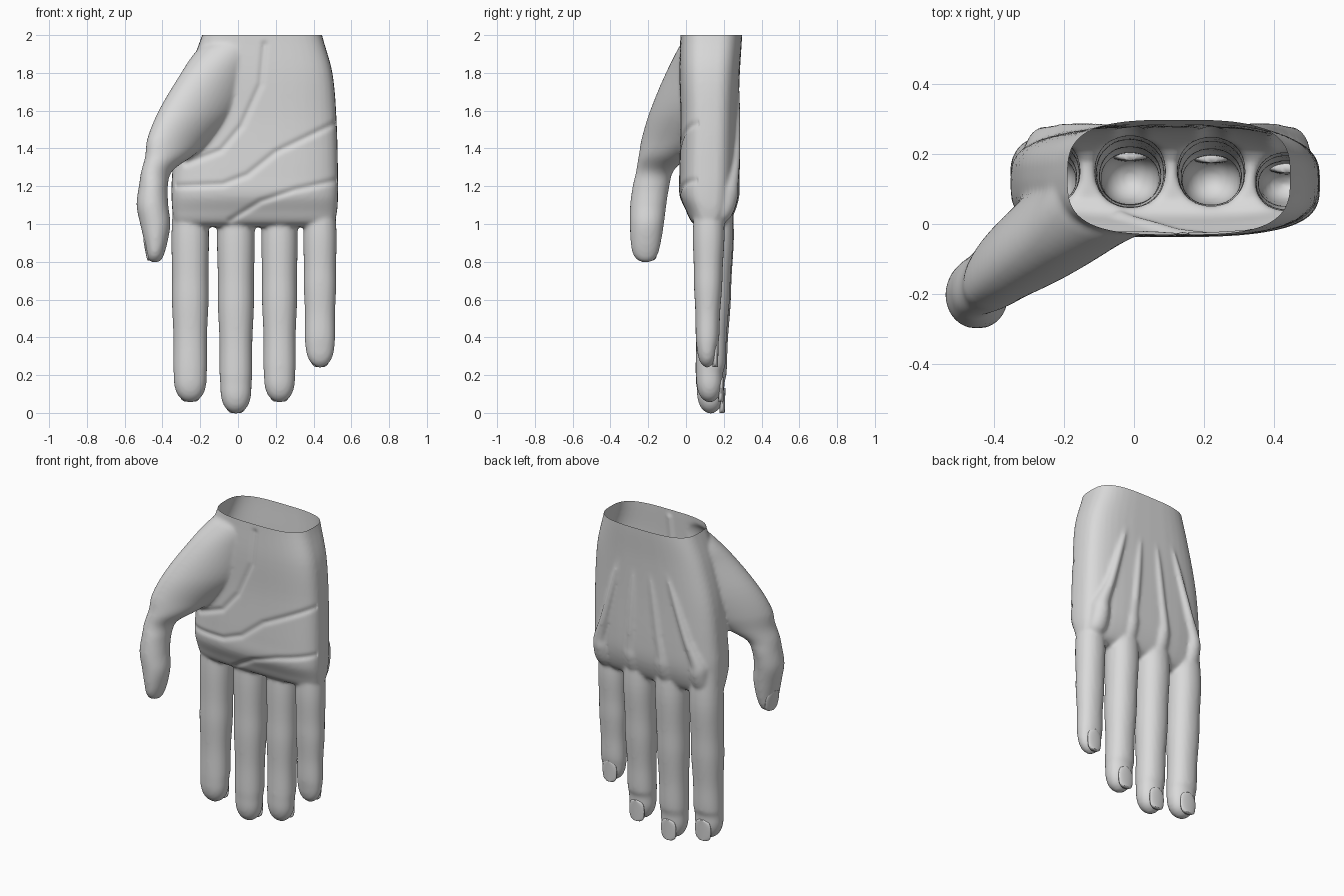
import bpy, bmesh, math
from mathutils import Vector

if "Cube" in bpy.data.objects:
    bpy.data.objects.remove(bpy.data.objects["Cube"])

skin = bpy.data.materials.new("plain grey")
skin.diffuse_color = (0.7, 0.7, 0.7, 1)
skin.use_nodes = True
skin.node_tree.nodes["Principled BSDF"].inputs["Base Color"].default_value = skin.diffuse_color
RING = 40


def smooth_rows(rows, sub=5):
    """Refine section rows (z first) with cubic interpolation over z."""
    def slope(i, k):
        a, b = rows[max(i - 1, 0)], rows[min(i + 1, len(rows) - 1)]
        return (b[k] - a[k]) / (b[0] - a[0])
    out = []
    for i in range(len(rows) - 1):
        p, q = rows[i], rows[i + 1]
        h = q[0] - p[0]
        for s in range(sub):
            t = s / sub
            row = [p[0] + h * t]
            for k in range(1, len(p)):
                row.append((2*t**3 - 3*t**2 + 1) * p[k] + (t**3 - 2*t**2 + t) * h * slope(i, k)
                           + (3*t**2 - 2*t**3) * q[k] + (t**3 - t**2) * h * slope(i + 1, k))
            out.append(row)
    return out + [list(rows[-1])]


def loft(bm, rows, power=2.0):
    """Closed tube through horizontal sections (z, cx, cy, half a, half b, angle)."""
    rings = []
    for z, cx, cy, a, b, ang in smooth_rows(rows):
        a, b, r = max(a, .004), max(b, .004), math.radians(ang)
        ring = []
        for i in range(RING):
            t = 2 * math.pi * i / RING
            c, s = math.cos(t), math.sin(t)
            u = a * math.copysign(abs(c) ** (2 / power), c)
            v = b * math.copysign(abs(s) ** (2 / power), s)
            ring.append(bm.verts.new((cx + u * math.cos(r) - v * math.sin(r),
                                      cy + u * math.sin(r) + v * math.cos(r), z)))
        rings.append(ring)
    for p, q in zip(rings, rings[1:]):
        for i in range(RING):
            j = (i + 1) % RING
            bm.faces.new((p[i], p[j], q[j], q[i]))
    bm.faces.new(rings[0][::-1])
    bm.faces.new(rings[-1])


def make_object(name, bm):
    bmesh.ops.recalc_face_normals(bm, faces=bm.faces)
    me = bpy.data.meshes.new(name)
    bm.to_mesh(me)
    bm.free()
    me.materials.append(skin)
    ob = bpy.data.objects.new(name, me)
    bpy.context.collection.objects.link(ob)
    return ob


def box_row(z, x0, x1, y0, y1):
    return (z, (x0 + x1) / 2, (y0 + y1) / 2, (x1 - x0) / 2, (y1 - y0) / 2, 0)


bm = bmesh.new()

# palm and wrist
loft(bm, [box_row(2.08, -.16, .43, -.03, .297), box_row(2.0, -.19, .445, -.03, .297),
          box_row(1.8, -.26, .5, -.035, .285), box_row(1.55, -.32, .522, -.03, .277),
          box_row(1.25, -.35, .53, -.036, .272), box_row(1.15, -.352, .53, -.034, .265),
          box_row(1.07, -.348, .525, .0, .245), box_row(1.01, -.335, .51, .03, .215),
          box_row(.985, -.31, .48, .07, .18)], 3.2)

# thumb with its fleshy base
loft(bm, [(1.98, .03, .12, .18, .12, 20), (1.92, -.02, .11, .21, .14, 27),
          (1.8, -.09, .07, .24, .135, 35), (1.6, -.2, 0, .26, .13, 38),
          (1.45, -.305, -.07, .215, .11, 42), (1.36, -.365, -.12, .155, .095, 47),
          (1.28, -.43, -.165, .105, .075, 62), (1.2, -.448, -.185, .098, .076, 80),
          (1.1, -.453, -.2, .096, .084, 85), (1.0, -.438, -.207, .09, .08, 85),
          (.9, -.434, -.213, .08, .06, 85), (.84, -.437, -.215, .066, .046, 85),
          (.81, -.44, -.213, .045, .035, 85), (.798, -.44, -.213, .02, .018, 85)])

# fingers: x, tip z, half width base / tip, y base / tip, half depth base / tip
FINGERS = [(-.253, .055, .099, .088, .15, .125, .1, .074),
           (-.011, -.004, .1, .083, .15, .13, .104, .074),
           (.220, .055, .096, .083, .15, .125, .1, .072),
           (.434, .24, .088, .078, .12, .112, .084, .056)]
ROUND = [(.16, 1), (.1, .97), (.06, .86), (.03, .67), (.012, .43), (0, .15)]
for x, tip, w0, w1, y0, y1, d0, d1 in FINGERS:
    rows = []
    for f, bulge in ((-.28, .85), (0, 1), (.25, 1.0), (.4, 1.025), (.6, .97), (.78, 1.0)):
        z = .95 - f * (.95 - tip)
        t = max(f, 0)
        rows.append((z, x, y0 + (y1 - y0) * t, (w0 + (w1 - w0) * t) * bulge,
                     (d0 + (d1 - d0) * t) * bulge, 0))
    rows += [(tip + h, x, y1, w1 * r, d1 * r, 0) for h, r in ROUND if tip + h < rows[-1][0] - .01]
    loft(bm, rows, 2.15)

# knuckles and the tendons that run up to the wrist
for x, wx, y in ((-.25, -.02, .205), (-.01, .08, .212), (.22, .17, .207), (.44, .26, .205)):
    loft(bm, [(1.85, wx, .25, .012, .025, 0), (1.6, x + (wx - x) * .62, .252, .024, .036, 0),
              (1.35, x + (wx - x) * .25, .245, .032, .042, 0), (1.2, x, y, .055, .072, 0),
              (1.14, x, y, .06, .07, 0), (1.04, x, y - .03, .06, .065, 0),
              (.98, x, y - .06, .03, .03, 0)])

source = make_object("hand_parts", bm)

# fuse the parts into one smooth skin
rm = source.modifiers.new("fuse", "REMESH")
rm.mode, rm.voxel_size = "VOXEL", .0105
sm = source.modifiers.new("relax", "SMOOTH")
sm.factor, sm.iterations = .5, 7
deps = bpy.context.evaluated_depsgraph_get()
fused = bpy.data.meshes.new_from_object(source.evaluated_get(deps))
bpy.data.objects.remove(source)
bm = bmesh.new()
bm.from_mesh(fused)

# open wrist
bmesh.ops.bisect_plane(bm, geom=bm.verts[:] + bm.edges[:] + bm.faces[:],
                       plane_co=(0, 0, 2), plane_no=(0, 0, 1), clear_outer=True)

# palm creases pressed into the front
CREASES = [[(.53, 1.54), (.2, 1.38), (.05, 1.26), (-.08, 1.21), (-.32, 1.2)],
           [(.52, 1.23), (.3, 1.18), (.12, 1.12), (-.04, 1.02)],
           [(.14, 1.95), (.12, 1.74), (.02, 1.52), (-.09, 1.39), (-.27, 1.32)]]
segments = [(Vector(a), Vector(b)) for line in CREASES for a, b in zip(line, line[1:])]
bm.normal_update()
for v in bm.verts:
    if v.co.z > .98 and v.normal.y < -.3 and v.co.x > -.33:
        p = Vector((v.co.x, v.co.z))
        near = 1
        for a, b in segments:
            t = min(max((p - a).dot(b - a) / (b - a).length_squared, 0), 1)
            near = min(near, (p - a - (b - a) * t).length)
        v.co.y += .009 * math.exp(-(near / .016) ** 2)
for f in bm.faces:
    f.smooth = True
hand = make_object("hand", bm)


# nails
def nail(name, tip, x, y, width, lean, ang):
    """Curved plate; lean is its horizontal shift (x, y) from tip to root."""
    b = bmesh.new()
    loft(b, [(tip + h, x + lean[0] * h / .13, y + lean[1] * h / .13, width * w, .014, ang)
             for h, w in ((0, .55), (.012, .85), (.04, 1), (.09, 1), (.12, .75), (.132, .3))])
    ob = make_object(name, b)
    ob.data.shade_smooth()


for label, (x, tip, w0, w1, y0, y1, d0, d1) in zip(("index", "middle", "ring", "little"), FINGERS):
    nail(label + "_nail", tip + .004, x, y1 + d1 - .013, w1 * .62, (0, .004), 0)
nail("thumb_nail", .806, -.463, -.2, .048, (-.024, .004), 75)
